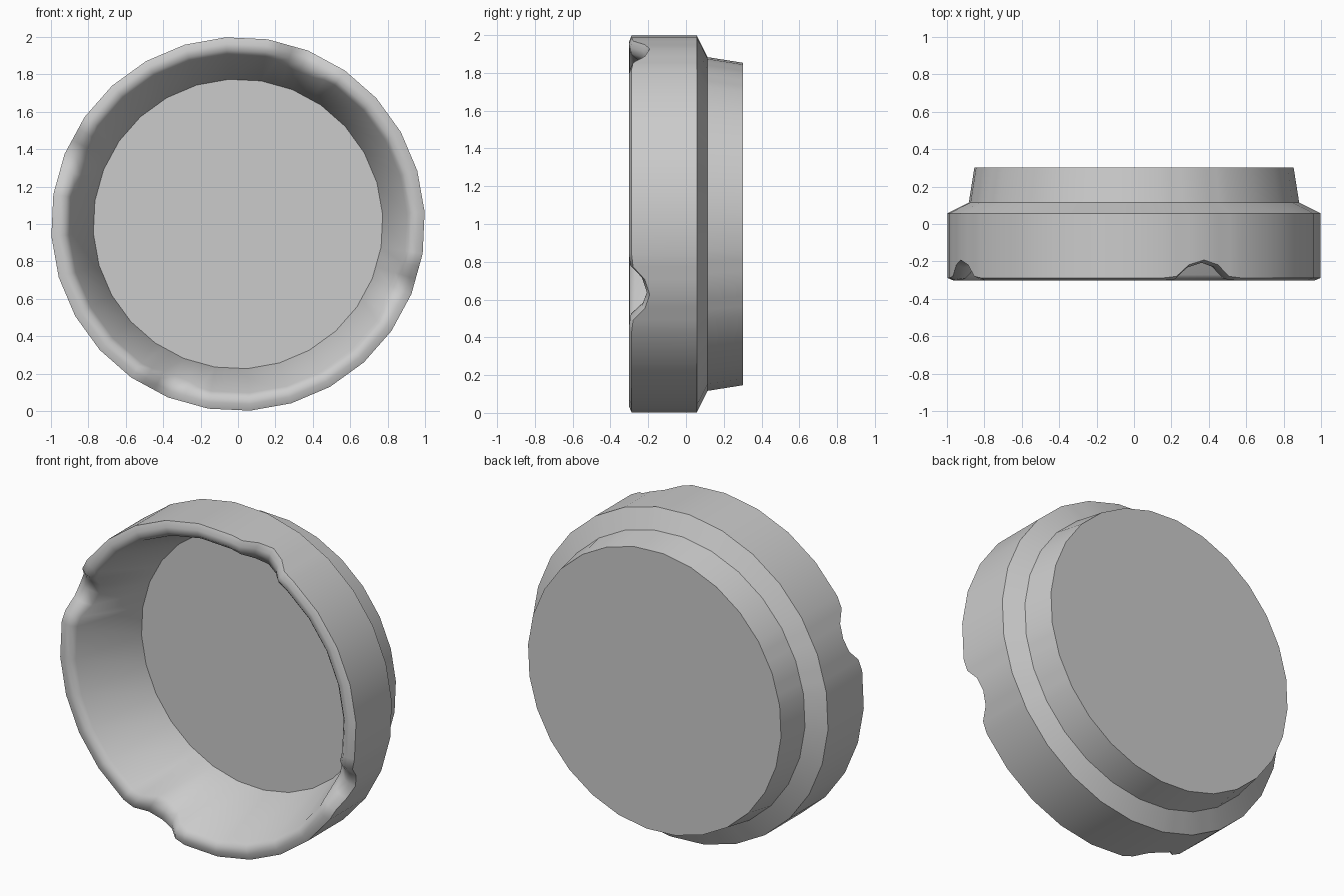
import bpy, bmesh, math

if "Cube" in bpy.data.objects:
    bpy.data.objects.remove(bpy.data.objects["Cube"])

SIDES = 28
STEP = 360 / SIDES
START = -22.0            # a notch sits on this column and every 90 degrees on

# Cross-section (radius, y, share of notch depth), from base edge to bowl floor
PROFILE = [
    (0.855, 0.303, 0), (0.885, 0.115, 0), (1.0, 0.057, 0),
    (1.0, -0.288, 1), (0.965, -0.303, 1), (0.93, -0.298, 1), (0.905, -0.272, 1),
    (0.775, 0.175, 0),
]
# Notch shape: offset in degrees -> depth
NOTCH = [(-8.8, 0.008), (-4.8, 0.07), (0, 0.096), (4.8, 0.07), (8.8, 0.008)]

# Columns around the axis: (angle, radius factor, notch depth)
columns = []
for k in range(SIDES):
    base = START + k * STEP
    if k % 7:
        columns.append((base, 1.0, 0.0))
        continue
    for off, depth in NOTCH:
        # extra columns stay on the straight side of the polygon
        f = math.cos(math.radians(STEP / 2)) / math.cos(math.radians(abs(off) - STEP / 2))
        columns.append((base + off, f, depth))

# Dish body
bm = bmesh.new()
rings = []
for r, y, share in PROFILE:
    ring = []
    for ang, f, depth in columns:
        d = depth * share
        rad = r - 0.29 * d if r == 0.905 else r   # inner lip follows the bowl wall
        a = math.radians(ang)
        ring.append(bm.verts.new((rad * f * math.cos(a), y + d, 1 + rad * f * math.sin(a))))
    rings.append(ring)
n = len(columns)
for lo, hi in zip(rings, rings[1:]):
    for i in range(n):
        j = (i + 1) % n
        bm.faces.new((lo[i], lo[j], hi[j], hi[i]))
bm.faces.new(rings[0])     # underside
bm.faces.new(rings[-1])    # bowl floor
bmesh.ops.recalc_face_normals(bm, faces=bm.faces)

mesh = bpy.data.meshes.new("notched_dish")
bm.to_mesh(mesh)
bm.free()
dish = bpy.data.objects.new("notched_dish", mesh)
bpy.context.collection.objects.link(dish)
bpy.context.view_layer.objects.active = dish
dish.select_set(True)
bpy.ops.object.shade_smooth_by_angle(angle=math.radians(50))
